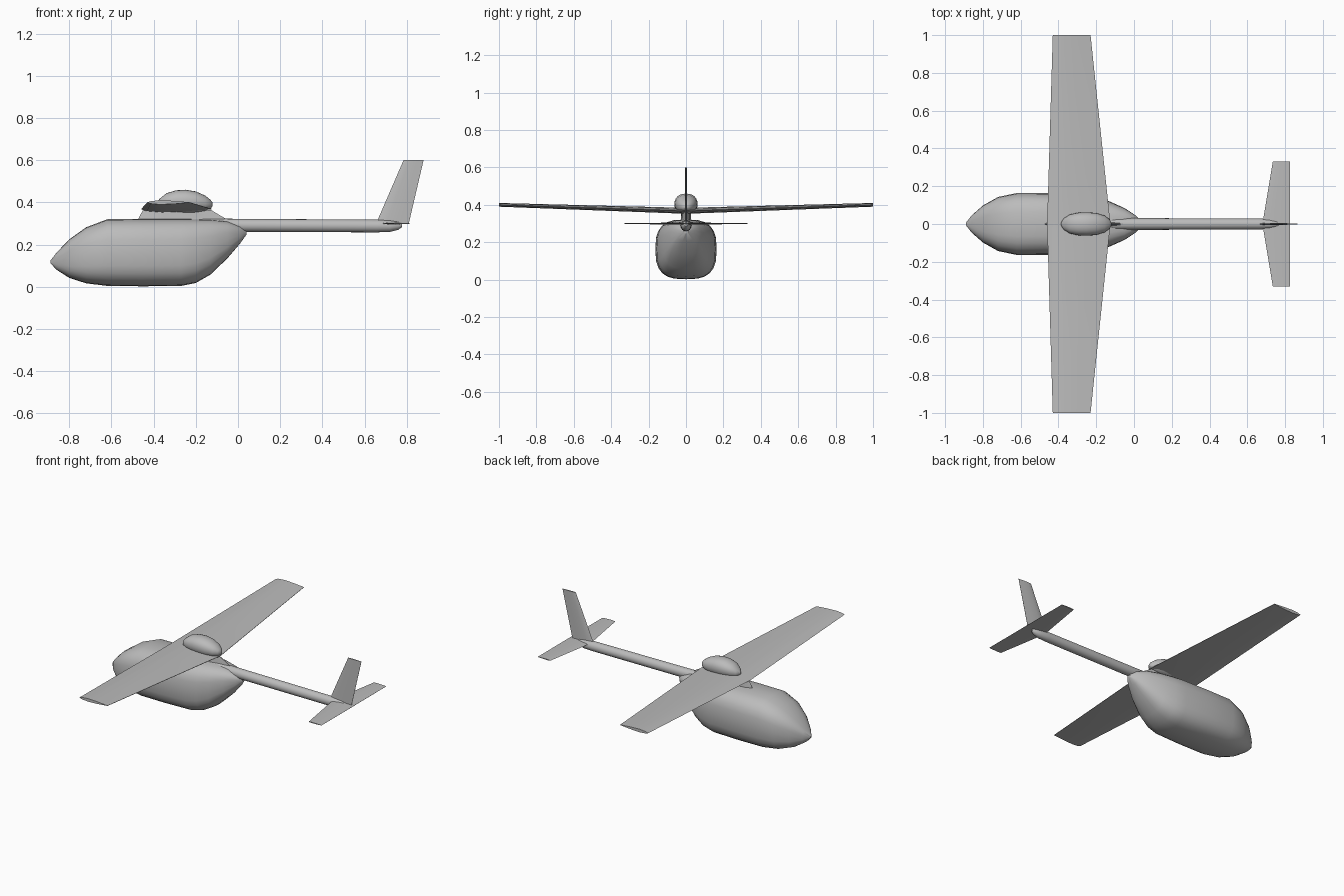
import bpy, bmesh, math

if "Cube" in bpy.data.objects:
    bpy.data.objects.remove(bpy.data.objects["Cube"])

# Single paint colour
paint = bpy.data.materials.new("plain_grey")
paint.use_nodes = True
grey = (0.5, 0.5, 0.5, 1)
paint.diffuse_color = grey
paint.node_tree.nodes["Principled BSDF"].inputs["Base Color"].default_value = grey


def loft(name, rings, angle=35):
    """Skin a list of equal-length closed rings and cap both ends."""
    bm = bmesh.new()
    loops = [[bm.verts.new(p) for p in ring] for ring in rings]
    count = len(loops[0])
    for a, b in zip(loops, loops[1:]):
        for i in range(count):
            j = (i + 1) % count
            bm.faces.new((a[i], a[j], b[j], b[i]))
    bm.faces.new(loops[0])
    bm.faces.new(loops[-1])
    bmesh.ops.recalc_face_normals(bm, faces=bm.faces)
    mesh = bpy.data.meshes.new(name)
    bm.to_mesh(mesh)
    bm.free()
    mesh.materials.append(paint)
    obj = bpy.data.objects.new(name, mesh)
    bpy.context.collection.objects.link(obj)
    bpy.ops.object.select_all(action="DESELECT")
    obj.select_set(True)
    bpy.context.view_layer.objects.active = obj
    bpy.ops.object.shade_smooth_by_angle(angle=math.radians(angle))
    return obj


def hull(name, stations, power=2.0, count=24):
    """Stations along x: (x, bottom, top, half width) with a rounded-box section."""
    def bend(v):
        return math.copysign(abs(v) ** (2 / power), v)
    rings = []
    for x, low, high, half in stations:
        ring = []
        for i in range(count):
            t = math.tau * i / count
            ring.append((x, half * bend(math.cos(t)),
                         (low + high) / 2 + (high - low) / 2 * bend(math.sin(t))))
        rings.append(ring)
    return loft(name, rings)


def foil(name, sections, upright=False):
    """Sections: (leading x, trailing x, span position, offset, thickness)."""
    upper = [(0, 0), (0.08, 0.3), (0.3, 0.5), (0.65, 0.35), (1, 0.04)]
    outline = upper + [(u, -v) for u, v in reversed(upper[1:])]
    rings = []
    for lead, trail, span, offset, thick in sections:
        ring = []
        for u, v in outline:
            x, side = lead + u * (trail - lead), offset + v * thick
            ring.append((x, side, span) if upright else (x, span, side))
        rings.append(ring)
    return loft(name, rings)


# Fuselage pod
hull("fuselage", [
    (-0.89, 0.112, 0.124, 0.006), (-0.86, 0.08, 0.162, 0.045),
    (-0.8, 0.042, 0.225, 0.098), (-0.72, 0.016, 0.282, 0.143),
    (-0.62, 0.004, 0.32, 0.164), (-0.45, 0.002, 0.322, 0.163),
    (-0.27, 0.004, 0.322, 0.157), (-0.2, 0.018, 0.321, 0.143),
    (-0.13, 0.058, 0.319, 0.12), (-0.05, 0.135, 0.31, 0.084),
    (0.01, 0.205, 0.288, 0.045), (0.04, 0.247, 0.266, 0.012)], power=2.9)

# Tail boom with rounded end
hull("tail_boom", [
    (-0.26, 0.262, 0.326, 0.032), (0.0, 0.26, 0.322, 0.031),
    (0.66, 0.258, 0.318, 0.029), (0.72, 0.26, 0.315, 0.026),
    (0.76, 0.27, 0.308, 0.017), (0.778, 0.283, 0.298, 0.006)], count=16)

# Pylon carrying the wing
foil("wing_pylon", [(-0.485, -0.02, 0.3, 0, 0.055),
                    (-0.45, -0.13, 0.365, 0, 0.05)], upright=True)

# Main wing with slight dihedral
foil("main_wing", [(-0.43, -0.23, -1, 0.4, 0.02),
                   (-0.46, -0.125, 0, 0.368, 0.032),
                   (-0.43, -0.23, 1, 0.4, 0.02)])

# Engine nacelle above the wing
hull("engine_nacelle", [
    (-0.387, 0.386, 0.398, 0.006), (-0.372, 0.372, 0.417, 0.03),
    (-0.34, 0.36, 0.443, 0.05), (-0.295, 0.353, 0.457, 0.06),
    (-0.25, 0.35, 0.46, 0.062), (-0.2, 0.352, 0.452, 0.058),
    (-0.155, 0.36, 0.432, 0.044), (-0.13, 0.371, 0.412, 0.025),
    (-0.12, 0.382, 0.398, 0.008)], power=2.2)

# Tail surfaces
foil("tail_fin", [(0.655, 0.81, 0.3, 0, 0.012),
                  (0.785, 0.88, 0.6, 0, 0.008)], upright=True)
foil("tailplane", [(0.735, 0.826, -0.33, 0.3, 0.006),
                   (0.68, 0.826, 0, 0.3, 0.01),
                   (0.735, 0.826, 0.33, 0.3, 0.006)])
